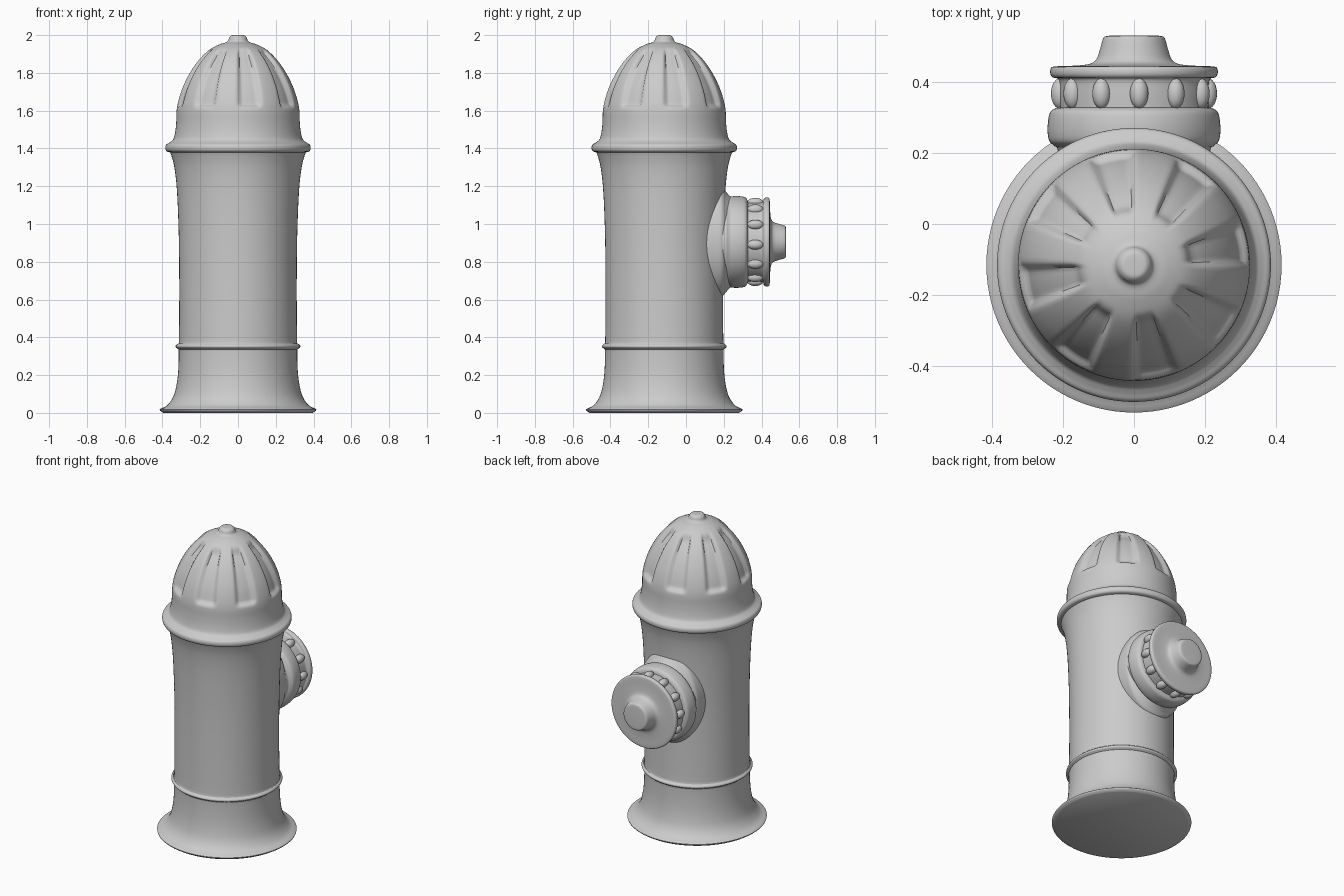
import bpy, bmesh
from math import sin, cos, pi, radians
from mathutils import Matrix, Vector

if "Cube" in bpy.data.objects:
    bpy.data.objects.remove(bpy.data.objects["Cube"])

AXIS_Y = -0.115                      # barrel axis
OUT_Z = 0.905                        # outlet axis height


def smooth_profile(pts, steps=4):
    """Catmull-Rom curve through (radius, height) points."""
    p = [Vector(q) for q in pts]
    p = [p[0]] + p + [p[-1]]
    out = []
    for a, b, c, d in zip(p, p[1:], p[2:], p[3:]):
        for i in range(steps):
            t = i / steps
            out.append(0.5 * (2 * b + (c - a) * t + (2 * a - 5 * b + 4 * c - d) * t * t
                              + (3 * b - a - 3 * c + d) * t ** 3))
    return out + [p[-1]]


def finish(bm, name, matrix):
    bm.transform(matrix)
    bmesh.ops.recalc_face_normals(bm, faces=bm.faces)
    me = bpy.data.meshes.new(name)
    bm.to_mesh(me)
    bm.free()
    ob = bpy.data.objects.new(name, me)
    bpy.context.collection.objects.link(ob)
    bpy.ops.object.select_all(action='DESELECT')
    bpy.context.view_layer.objects.active = ob
    ob.select_set(True)
    bpy.ops.object.shade_smooth_by_angle(angle=radians(40))
    return ob


def lathe(name, pts, matrix, segs=96, steps=4, inset=None):
    """Revolve a profile round local z, with capped ends."""
    bm = bmesh.new()
    rings = []
    for r, z in smooth_profile(pts, steps):
        ring = []
        for i in range(segs):
            a = 2 * pi * i / segs
            d = inset(a, r, z) if inset else 0
            ring.append(bm.verts.new(((r - d) * cos(a), (r - d) * sin(a), z - d * 0.6)))
        rings.append(ring)
    for lo, hi in zip(rings, rings[1:]):
        for i in range(segs):
            j = (i + 1) % segs
            bm.faces.new((lo[i], lo[j], hi[j], hi[i]))
    bm.faces.new(rings[0][::-1])
    bm.faces.new(rings[-1])
    return finish(bm, name, matrix)


def ramp(x, a, b):
    t = min(1, max(0, (x - a) / (b - a)))
    return t * t * (3 - 2 * t)


def flute(a, r, z):
    """Eight wedge-shaped recesses round the dome."""
    period = pi / 4
    off = abs((a % period) - radians(11.25))
    off = min(off, period - off)
    side = 1 - ramp(off, radians(8), radians(12.5))
    return 0.02 * side * ramp(z, 1.61, 1.65) * (1 - ramp(z, 1.89, 1.935))


upright = Matrix.Translation((0, AXIS_Y, 0))
outward = Matrix.Translation((0, 0, OUT_Z)) @ Matrix.Rotation(-pi / 2, 4, 'X')

# barrel with flared foot and thin band
lathe("barrel", [(0.395, 0.0), (0.415, 0.018), (0.375, 0.04), (0.343, 0.085), (0.325, 0.15),
                 (0.316, 0.23), (0.314, 0.325), (0.318, 0.338), (0.329, 0.347), (0.329, 0.357),
                 (0.318, 0.367), (0.313, 0.38), (0.311, 0.6), (0.312, 0.85), (0.317, 1.05),
                 (0.325, 1.2), (0.337, 1.3), (0.352, 1.36), (0.362, 1.385)], upright)

# domed bonnet with rim, flutes and top nut
lathe("bonnet", [(0.355, 1.378), (0.378, 1.385), (0.385, 1.402), (0.38, 1.42), (0.36, 1.433),
                 (0.342, 1.45), (0.332, 1.49), (0.327, 1.54), (0.325, 1.6), (0.315, 1.655),
                 (0.292, 1.725), (0.255, 1.8), (0.21, 1.865), (0.155, 1.92), (0.1, 1.95),
                 (0.063, 1.962), (0.052, 1.972), (0.046, 1.987), (0.034, 1.998), (0.015, 2.0)],
      upright, segs=160, steps=5, inset=flute)

# blended root where the outlet meets the barrel, taller than wide
lathe("outlet_root", [(0.25, 0.08), (0.25, 0.17), (0.243, 0.195), (0.225, 0.212), (0.205, 0.235),
                      (0.2, 0.26)], outward @ Matrix.Diagonal((0.87, 1.18, 1, 1)))

# outlet collar
lathe("outlet_collar", [(0.212, 0.12), (0.214, 0.205), (0.225, 0.22), (0.239, 0.235),
                        (0.243, 0.265), (0.24, 0.3), (0.233, 0.318), (0.215, 0.327),
                        (0.19, 0.328)], outward)

# cap with lip, shoulder and nut
lathe("outlet_cap", [(0.208, 0.31), (0.21, 0.36), (0.212, 0.405), (0.228, 0.412), (0.235, 0.422),
                     (0.234, 0.437), (0.222, 0.443), (0.17, 0.445), (0.125, 0.45),
                     (0.106, 0.463), (0.096, 0.49), (0.089, 0.515), (0.082, 0.527),
                     (0.06, 0.53)], outward)

# grip lugs round the cap
bm = bmesh.new()
for i in range(12):
    m = (Matrix.Rotation(radians(30 * i + 4), 4, 'Z') @ Matrix.Translation((0.208, 0, 0.367))
         @ Matrix.Diagonal((0.026, 0.026, 0.043, 1)))
    bmesh.ops.create_uvsphere(bm, u_segments=20, v_segments=12, radius=1, matrix=m)
finish(bm, "cap_lugs", outward)
